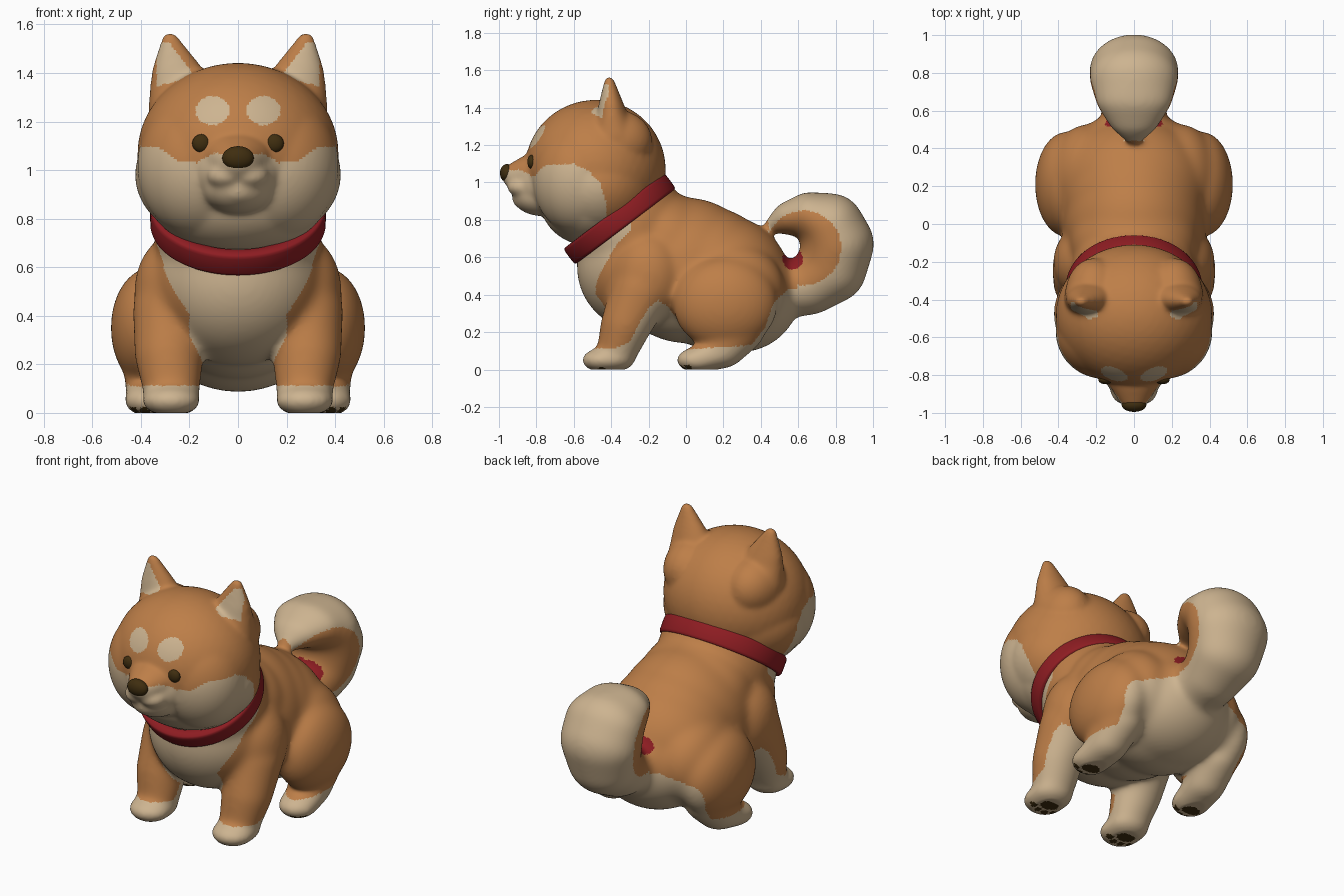
import bpy, bmesh, math
from mathutils import Matrix, Vector
from mathutils.bvhtree import BVHTree

if "Cube" in bpy.data.objects:
    bpy.data.objects.remove(bpy.data.objects["Cube"])


def material(name, rgb):
    m = bpy.data.materials.new(name)
    m.diffuse_color = (*rgb, 1)
    m.use_nodes = True
    m.node_tree.nodes["Principled BSDF"].inputs["Base Color"].default_value = m.diffuse_color
    return m


MATS = [material("orange fur", (0.51, 0.21, 0.065)), material("cream fur", (0.61, 0.455, 0.28)),
        material("dark brown", (0.05, 0.027, 0.005)), material("red", (0.27, 0.012, 0.016))]
ORANGE, CREAM, DARK, RED = range(4)


def add_object(name, bm, mats):
    me = bpy.data.meshes.new(name)
    bm.to_mesh(me)
    bm.free()
    for m in mats:
        me.materials.append(m)
    me.polygons.foreach_set("use_smooth", [True] * len(me.polygons))
    ob = bpy.data.objects.new(name, me)
    bpy.context.collection.objects.link(ob)
    return ob


def ball(bm, c, r, sub=4):
    bmesh.ops.create_icosphere(bm, subdivisions=sub, radius=1,
                               matrix=Matrix.Translation(c) @ Matrix.Diagonal((*r, 1)))


def chain(points, steps=6):
    """Interpolated ellipsoids along a path of (centre, radii)."""
    out = []
    for (c0, r0), (c1, r1) in zip(points, points[1:]):
        for i in range(steps + 1):
            t = i / steps
            out.append((Vector(c0).lerp(Vector(c1), t), Vector(r0).lerp(Vector(r1), t)))
    return out


def mirrored(blobs):
    return [(Vector((s * c[0], c[1], c[2])), r) for s in (1, -1) for c, r in blobs]


def curve(pts, t):
    """Piecewise linear lookup."""
    if t <= pts[0][0]:
        return pts[0][1]
    for (a, b), (c, d) in zip(pts, pts[1:]):
        if t <= c:
            return b + (d - b) * (t - a) / (c - a)
    return pts[-1][1]


def in_ellipse(u, v, cu, cv, ru, rv):
    return ((u - cu) / ru) ** 2 + ((v - cv) / rv) ** 2 < 1


def sculpt(name, blobs, voxel, smooth, rule, deform=None):
    """Fuse blobs into one skin, smooth it, then colour faces by rule."""
    bm = bmesh.new()
    for c, r in blobs:
        ball(bm, c, r)
    ob = add_object(name, bm, MATS)
    rm = ob.modifiers.new("fuse", 'REMESH')
    rm.mode, rm.voxel_size = 'VOXEL', voxel
    sm = ob.modifiers.new("soften", 'SMOOTH')
    sm.factor, sm.iterations = 0.5, smooth
    dg = bpy.context.evaluated_depsgraph_get()
    me = bpy.data.meshes.new_from_object(ob.evaluated_get(dg))
    ob.modifiers.clear()
    ob.data = me
    me.name = name
    me.materials.clear()
    for m in MATS:
        me.materials.append(m)
    if deform:
        for v in me.vertices:
            deform(v)
    for p in me.polygons:
        p.use_smooth = True
        p.material_index = rule(p.center, p.normal)
    return ob


# ---- body with legs and tail
torso = [((0, -0.3, 0.75), (0.345, 0.31, 0.34)), ((0, -0.22, 0.55), (0.365, 0.365, 0.355)),
         ((0, -0.1, 0.67), (0.34, 0.27, 0.275)), ((0, 0.0, 0.53), (0.375, 0.4, 0.39)),
         ((0, 0.12, 0.5), (0.38, 0.36, 0.37)), ((0, 0.2, 0.455), (0.40, 0.365, 0.37)),
         ((0, 0.28, 0.4), (0.36, 0.33, 0.31))]
front_leg = [((0.25, -0.2, 0.5), (0.178, 0.2, 0.24))] + chain([
    ((0.275, -0.24, 0.42), (0.16, 0.165, 0.16)), ((0.285, -0.32, 0.24), (0.142, 0.138, 0.13)),
    ((0.275, -0.36, 0.12), (0.123, 0.115, 0.10))]) + chain([
        ((0.275, -0.38, 0.055), (0.122, 0.11, 0.068)), ((0.275, -0.445, 0.05), (0.122, 0.115, 0.066))])
hind_leg = [((0.36, 0.21, 0.35), (0.165, 0.28, 0.25)), ((0.24, 0.25, 0.42), (0.21, 0.28, 0.26))] + chain([
    ((0.34, 0.26, 0.2), (0.13, 0.16, 0.12)), ((0.35, 0.18, 0.09), (0.115, 0.13, 0.088)),
    ((0.36, 0.06, 0.05), (0.112, 0.115, 0.068))])
tail = chain([((0, 0.5, 0.42), (0.17, 0.15, 0.15)), ((0, 0.66, 0.45), (0.175, 0.16, 0.16)),
              ((0, 0.78, 0.54), (0.21, 0.187, 0.187)), ((0, 0.81, 0.67), (0.238, 0.196, 0.196)),
              ((0, 0.775, 0.765), (0.236, 0.178, 0.178)), ((0, 0.66, 0.825), (0.205, 0.125, 0.125)),
              ((0, 0.55, 0.81), (0.14, 0.09, 0.09)), ((0, 0.465, 0.775), (0.06, 0.045, 0.045))])

LOW_EDGE = [(-0.6, 0.11), (-0.38, 0.115), (-0.3, 0.15), (-0.25, 0.25), (-0.2, 0.33), (-0.15, 0.37),
            (-0.1, 0.34), (-0.07, 0.3), (-0.045, 0.1), (0.1, 0.115), (0.35, 0.13), (0.42, 0.22),
            (0.47, 0.36), (0.55, 0.43)]
BIB = [(0.1, 0.14), (0.28, 0.14), (0.33, 0.155), (0.5, 0.26), (0.62, 0.33), (0.75, 0.37)]
BIB_BACK = [(0.3, -0.3), (0.45, -0.38), (0.56, -0.43), (0.65, -0.385), (0.75, -0.29)]


def body_rule(c, n):
    ax, y, z = abs(c.x), c.y, c.z
    if z < 0.03 and n.z < -0.6:                                   # paw pads
        for px, py in ((0.275, -0.40), (0.36, 0.06)):
            spots = [(0, 0, 0.055, 0.04)] + [(dx, -0.085 + abs(dx) * 0.5, 0.02, 0.022)
                                             for dx in (-0.07, -0.025, 0.025, 0.07)]
            if any(in_ellipse(ax, y, px + a, py + b, ru, rv) for a, b, ru, rv in spots):
                return DARK
    if ax < 0.15 and in_ellipse(y, z, 0.57, 0.59, 0.055, 0.055):  # red patch in tail crook
        return RED
    if y > 0.6 or (y > 0.44 and z > 0.73):                        # tail outside / inside
        return ORANGE if math.hypot(y - 0.63, z - 0.65) < 0.2 else CREAM
    if z < curve(LOW_EDGE, y):
        return CREAM
    if ax < curve(BIB, z) and y < -0.28 and (ax < 0.14 or y < curve(BIB_BACK, z)):   # chest
        return CREAM
    inward = n.x * (1 if c.x > 0 else -1)
    if z < 0.42 and y < 0.5 and (ax < 0.14 or (ax < 0.2 and n.z < -0.2)
                                 or (inward < -0.3 and n.y > -0.1 and ax < 0.32)
                                 or (n.z < -0.5 and ax < 0.3)):   # belly and inner legs
        return CREAM
    return ORANGE


def flatten_soles(v):
    v.co.z = max(v.co.z, 0.0)


sculpt("body", torso + mirrored(front_leg + hind_leg) + tail, 0.0115, 55, body_rule, flatten_soles)

# ---- head with ears and muzzle
skull = [((0, -0.485, 1.07), (0.415, 0.377, 0.372)), ((0, -0.475, 0.98), (0.425, 0.335, 0.305)),
         ((0, -0.51, 0.9), (0.375, 0.27, 0.24)),
         ((0, -0.75, 0.99), (0.18, 0.17, 0.15)), ((0, -0.77, 0.93), (0.15, 0.16, 0.11)),
         ((0, -0.85, 0.91), (0.085, 0.08, 0.055))]
skull += chain([((0, -0.8, 1.05), (0.14, 0.14, 0.105)), ((0, -0.9, 1.035), (0.09, 0.085, 0.075))])
cheek = [((0.16, -0.57, 1.02), (0.255, 0.25, 0.3)), ((0.21, -0.38, 1.22), (0.155, 0.2, 0.17))]
ear = chain([((0.23, -0.385, 1.25), (0.14, 0.13, 0.1)), ((0.235, -0.395, 1.35), (0.127, 0.085, 0.07)),
             ((0.25, -0.4, 1.41), (0.105, 0.068, 0.055)), ((0.28, -0.41, 1.54), (0.035, 0.028, 0.028))], 9)
puff = [((0.05, -0.865, 0.975), (0.08, 0.092, 0.055))]

FACE_TOP = [(0, 1.06), (0.1, 1.07), (0.17, 1.03), (0.25, 1.04), (0.33, 1.095), (0.42, 1.1)]
CHEEK_BACK = [(0.7, -0.42), (0.9, -0.43), (1.0, -0.46), (1.06, -0.52), (1.1, -0.6)]


def inner_ear(x, y, z):
    ax = abs(x)
    return (-0.52 < y < -0.385 and ax < 0.335 and z > 1.345 + (0.335 - ax) * 0.25
            and z < 1.39 + (ax - 0.18) * 1.3 and z < 1.525)


def head_rule(c, n):
    ax = abs(c.x)
    if n.y < -0.15 and inner_ear(c.x, c.y, c.z):
        return CREAM
    if c.y < -0.6 and in_ellipse(ax, c.z, 0.105, 1.245, 0.069, 0.06):     # brow spots
        return CREAM
    if c.z < curve(FACE_TOP, ax) and c.y < curve(CHEEK_BACK, c.z):        # cheeks and muzzle
        return CREAM
    return ORANGE


head = sculpt("head", skull + mirrored(ear + puff + cheek), 0.01, 24, head_rule)

# ---- eyes and nose, seated on the face surface
tree = BVHTree.FromPolygons([v.co for v in head.data.vertices], [p.vertices for p in head.data.polygons])


def face_y(x, z):
    hit = tree.ray_cast(Vector((x, -2, z)), Vector((0, 1, 0)))[0]
    return hit.y if hit else -0.82


for side, s in (("right", 1), ("left", -1)):
    bm = bmesh.new()
    ball(bm, (s * 0.15, face_y(s * 0.15, 1.11) + 0.008, 1.11), (0.039, 0.024, 0.038), 3)
    add_object(side + "_eye", bm, [MATS[DARK]])
bm = bmesh.new()
ball(bm, (0, -0.957, 1.05), (0.066, 0.038, 0.049), 3)
add_object("nose", bm, [MATS[DARK]])

# ---- collar: rounded band swept round an ellipse
bm = bmesh.new()
N, K = 80, 16
rings = []
for i in range(N):
    a = 2 * math.pi * i / N
    ring = []
    for k in range(K):
        b = 2 * math.pi * k / K
        dr = 0.03 * math.copysign(abs(math.cos(b)) ** 0.4, math.cos(b))
        h = 0.053 * math.copysign(abs(math.sin(b)) ** 0.4, math.sin(b))
        ring.append(bm.verts.new(((0.332 + dr) * math.cos(a), (0.309 + dr) * math.sin(a), h)))
    rings.append(ring)
for i in range(N):
    p, q = rings[i], rings[(i + 1) % N]
    for k in range(K):
        bm.faces.new((p[k], q[k], q[(k + 1) % K], p[(k + 1) % K]))
bmesh.ops.recalc_face_normals(bm, faces=bm.faces)
bm.transform(Matrix.Translation((0, -0.355, 0.806)) @ Matrix.Rotation(math.radians(37), 4, 'X'))
add_object("collar", bm, [MATS[RED]])
